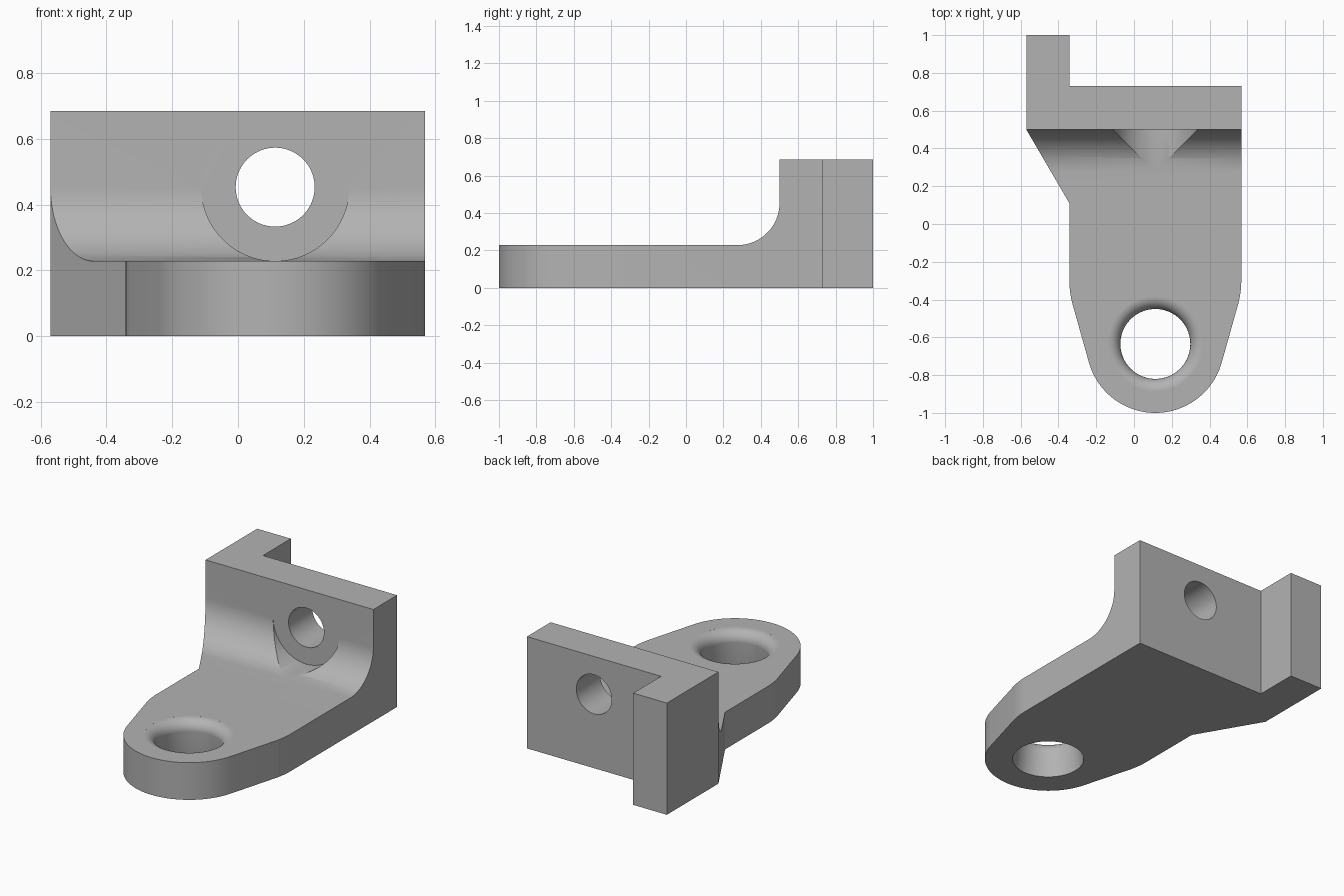
import bpy
import bmesh
from math import sin, cos, pi, radians
from mathutils import Matrix, Vector

cube = bpy.data.objects.get("Cube")
if cube:
    bpy.data.objects.remove(cube, do_unlink=True)

HOLE_X = 0.113      # shared centre line of both holes
EYE_Y = -0.635      # centre of the rounded end
PLATE = 0.228       # plate thickness
WALL_Y = 0.5        # front of the upright wall
TOP = 0.685
FILLET = 0.225
BORE_Z = PLATE + FILLET


def arc(cx, cy, r, start, end, steps):
    angles = [radians(start + (end - start) * i / steps) for i in range(steps + 1)]
    return [(cx + r * cos(a), cy + r * sin(a)) for a in angles]


def finish(bm, name):
    bmesh.ops.recalc_face_normals(bm, faces=bm.faces)
    mesh = bpy.data.meshes.new(name)
    bm.to_mesh(mesh)
    bm.free()
    obj = bpy.data.objects.new(name, mesh)
    bpy.context.collection.objects.link(obj)
    return obj


def extrude(name, points, offset):
    bm = bmesh.new()
    face = bm.faces.new([bm.verts.new(p) for p in points])
    geom = bmesh.ops.extrude_face_region(bm, geom=[face])["geom"]
    moved = [v for v in geom if isinstance(v, bmesh.types.BMVert)]
    bmesh.ops.translate(bm, verts=moved, vec=Vector(offset))
    return finish(bm, name)


def lathe(name, profile, matrix, sides=96):
    """Closed solid of revolution from (radius, height) pairs."""
    bm = bmesh.new()
    rings = [[bm.verts.new((r * cos(2 * pi * i / sides), r * sin(2 * pi * i / sides), h))
              for i in range(sides)] for r, h in profile]
    for low, high in zip(rings, rings[1:]):
        for i in range(sides):
            j = (i + 1) % sides
            bm.faces.new((low[i], low[j], high[j], high[i]))
    bm.faces.new(rings[0])
    bm.faces.new(rings[-1])
    bm.transform(matrix)
    return finish(bm, name)


def combine(target, cutter, operation):
    mod = target.modifiers.new("cut", "BOOLEAN")
    mod.operation = operation
    mod.solver = "EXACT"
    mod.object = cutter
    bpy.context.view_layer.objects.active = target
    bpy.ops.object.modifier_apply(modifier=mod.name)
    bpy.data.objects.remove(cutter, do_unlink=True)


# Side profile: flat plate, concave fillet, upright wall
side = [(-1.1, 0), (-1.1, PLATE)]
side += arc(WALL_Y - FILLET, BORE_Z, FILLET, -90, 0, 24)
side += [(WALL_Y, TOP), (1.1, TOP), (1.1, 0)]
bracket = extrude("bracket", [(-0.8, y, z) for y, z in side], (1.6, 0, 0))

# Plan outline: rounded eye, tapered sides, wall and rear lug
taper = 15.6
end = arc(HOLE_X, EYE_Y, 0.365, -180 + taper, -taper, 48)
a, b, c = Vector((0.554, -0.415)), Vector((0.568, -0.357)), Vector((0.568, -0.3))
bend = [tuple(a * (1 - t) ** 2 + b * 2 * t * (1 - t) + c * t * t)
        for t in [i / 8 for i in range(9)]]
mirrored_bend = [(2 * HOLE_X - x, y) for x, y in reversed(bend)]
plan = end + bend + [(0.568, 0.73), (-0.342, 0.73), (-0.342, 1), (-0.57, 1),
                     (-0.57, WALL_Y), (-0.342, 0.11)] + mirrored_bend
outline = extrude("outline", [(x, y, -0.2) for x, y in plan], (0, 0, 1.2))
combine(bracket, outline, "INTERSECT")

# Eye hole: slight flare below, rounded lip above
lip = arc(0.25, PLATE - 0.065, 0.065, 180, 92, 12)
eye = [(0.205, -0.1), (0.205, 0)] + lip + [(0.25, 0.4)]
combine(bracket, lathe("eye_cutter", eye, Matrix.Translation((HOLE_X, EYE_Y, 0))), "DIFFERENCE")

# Bolt seat cut into the fillet, then the bore through the wall
facing = Matrix.Translation((HOLE_X, WALL_Y, BORE_Z)) @ Matrix.Rotation(radians(90), 4, "X")
seat = [(0.2245, 0), (0.2245, 0.4)]
bore = [(0.12, -0.6), (0.12, 0.6)]
for name, profile in (("seat_cutter", seat), ("bore_cutter", bore)):
    combine(bracket, lathe(name, profile, facing), "DIFFERENCE")

# Plain grey finish
grey = bpy.data.materials.new("grey")
grey.use_nodes = True
colour = (0.45, 0.45, 0.45, 1)
grey.diffuse_color = colour
grey.node_tree.nodes["Principled BSDF"].inputs["Base Color"].default_value = colour
bracket.data.materials.clear()
bracket.data.materials.append(grey)

bpy.ops.object.select_all(action="DESELECT")
bracket.select_set(True)
bpy.context.view_layer.objects.active = bracket
bpy.ops.object.shade_smooth_by_angle(angle=radians(25))
